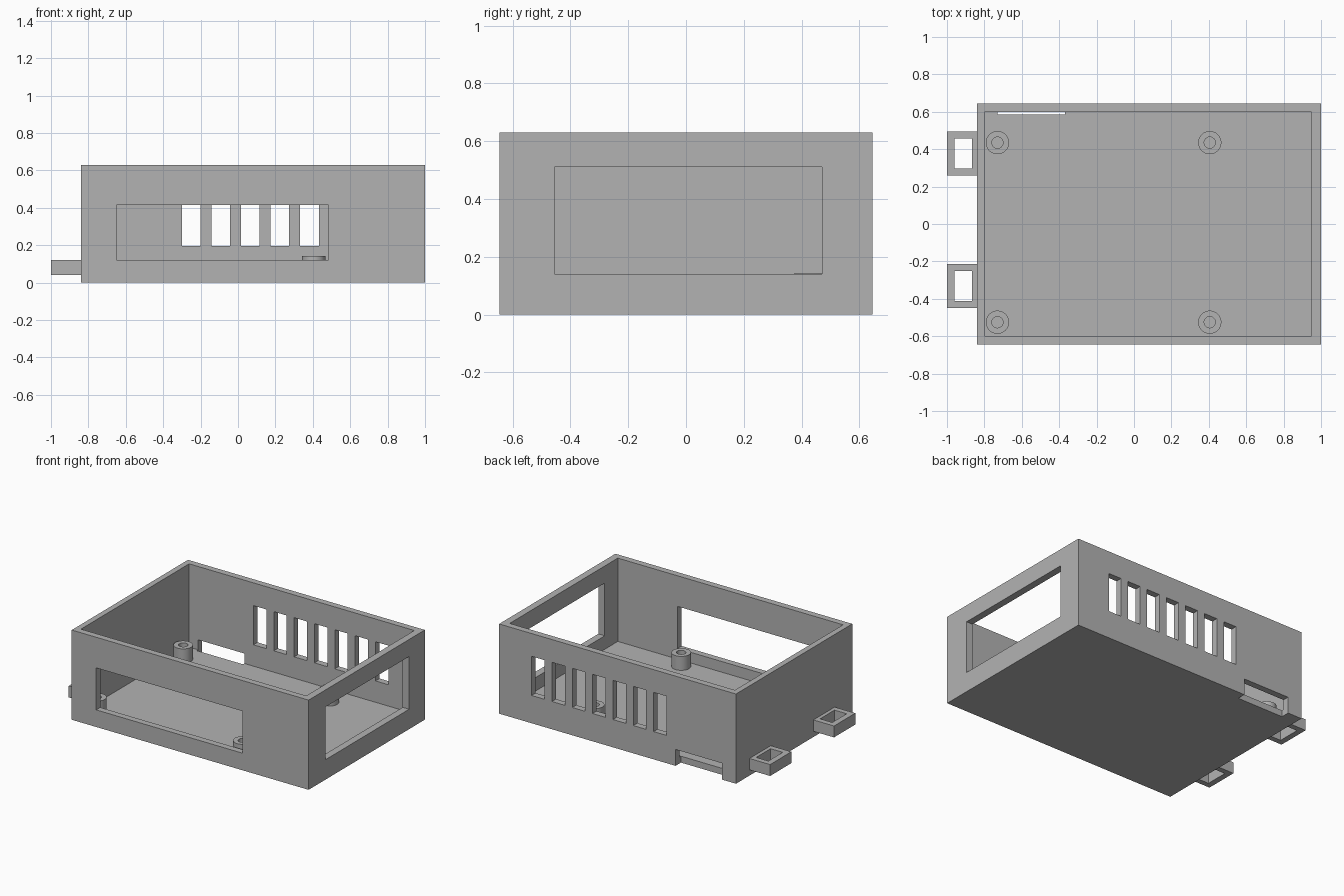
import bpy, bmesh, math
from mathutils import Matrix, Vector

cube = bpy.data.objects.get("Cube")
if cube:
    bpy.data.objects.remove(cube, do_unlink=True)

# One matte grey for every part
grey = bpy.data.materials.new("grey plastic")
grey.use_nodes = True
colour = (0.45, 0.45, 0.45, 1)
grey.diffuse_color = colour
grey.node_tree.nodes["Principled BSDF"].inputs["Base Color"].default_value = colour


def add_object(name, bm):
    mesh = bpy.data.meshes.new(name)
    bmesh.ops.recalc_face_normals(bm, faces=bm.faces)
    bm.to_mesh(mesh)
    bm.free()
    mesh.materials.append(grey)
    obj = bpy.data.objects.new(name, mesh)
    bpy.context.collection.objects.link(obj)
    return obj


def boxes(name, *ranges):
    """Boxes, each given as (x range, y range, z range), in one object."""
    bm = bmesh.new()
    for box in ranges:
        centre = Vector([(a + b) / 2 for a, b in box])
        size = [b - a for a, b in box]
        bmesh.ops.create_cube(bm, size=1, matrix=Matrix.Translation(centre) @ Matrix.Diagonal((*size, 1)))
    return add_object(name, bm)


def cut(obj, cutter):
    cutter.hide_render = True
    mod = obj.modifiers.new("cut", "BOOLEAN")
    mod.operation = "DIFFERENCE"
    mod.solver = "EXACT"
    mod.object = cutter
    bpy.context.view_layer.objects.active = obj
    bpy.ops.object.modifier_apply(modifier=mod.name)
    bpy.data.objects.remove(cutter, do_unlink=True)


FLOOR = 0.045

# Open tray with thin walls
case = boxes("case_body", ((-0.84, 1), (-0.645, 0.645), (0, 0.63)))
cut(case, boxes("cavity", ((-0.80, 0.95), (-0.60, 0.60), (FLOOR, 0.8))))

# Front and right windows, card notch under the back wall
cut(case, boxes("front_window", ((-0.65, 0.485), (-0.7, -0.55), (0.12, 0.415))))
cut(case, boxes("side_window", ((0.9, 1.1), (-0.455, 0.47), (0.14, 0.51))))
cut(case, boxes("card_notch", ((-0.73, -0.37), (0.585, 0.7), (-0.1, 0.115))))

# Row of seven vents in the back wall
vents = [(x, x + 0.1) for x in (-0.3 + 0.158 * i for i in range(7))]
cut(case, boxes("vents", *[(v, (0.55, 0.7), (0.195, 0.47)) for v in vents]))

# Strap loops on the left-hand end
for name, y in (("front_loop", -0.332), ("back_loop", 0.377)):
    loop = boxes(name, ((-1, -0.835), (y - 0.118, y + 0.118), (0.04, 0.12)))
    cut(loop, boxes("loop_hole", ((-0.96, -0.865), (y - 0.08, y + 0.08), (0, 0.2))))


# Hollow board standoffs
def standoff(name, x, y):
    bm = bmesh.new()
    profile = [(0.062, FLOOR), (0.062, 0.143), (0.03, 0.143), (0.03, FLOOR)]
    verts = [bm.verts.new((x + r, y, z)) for r, z in profile]
    edges = [bm.edges.new(pair) for pair in zip(verts, verts[1:])]
    bmesh.ops.spin(bm, geom=verts + edges, cent=(x, y, 0), axis=(0, 0, 1),
                   angle=math.tau, steps=48, use_merge=True)
    bmesh.ops.remove_doubles(bm, verts=bm.verts, dist=0.0001)
    obj = add_object(name, bm)
    bpy.ops.object.select_all(action="DESELECT")
    obj.select_set(True)
    bpy.context.view_layer.objects.active = obj
    bpy.ops.object.shade_smooth_by_angle(angle=math.radians(30))


for side, x in (("right", -0.73), ("left", 0.405)):
    for end, y in (("front", -0.525), ("back", 0.435)):
        standoff(f"{end}_{side}_standoff", x, y)
